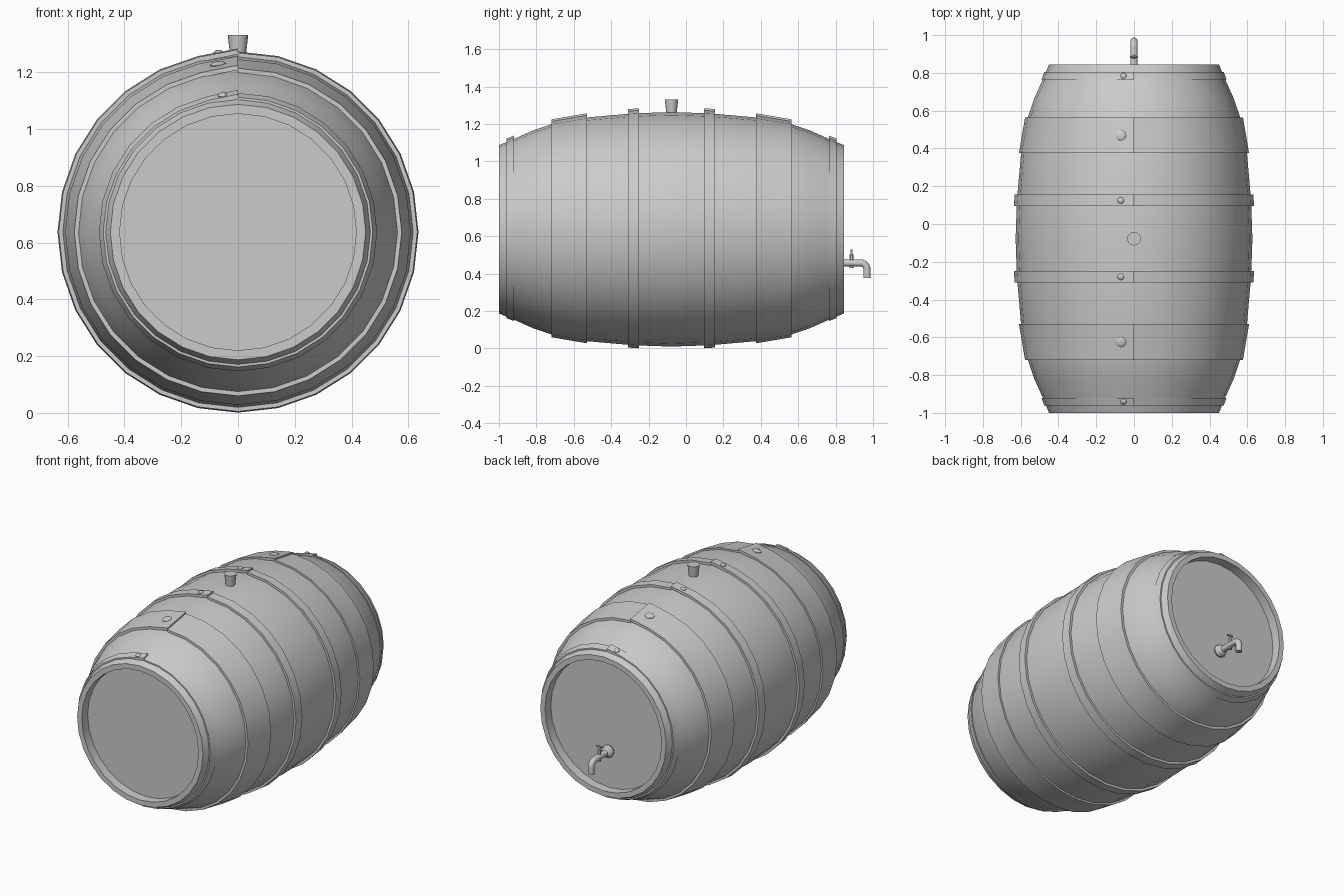
import bpy, bmesh, math
from mathutils import Vector, Matrix

if "Cube" in bpy.data.objects:
    bpy.data.objects.remove(bpy.data.objects["Cube"])

CZ = 0.637        # height of the barrel axis
MID = -0.0775     # barrel centre along y
SIDES = 28

grey = bpy.data.materials.new("plain grey")
grey.diffuse_color = (0.6, 0.6, 0.6, 1)
grey.use_nodes = True
grey.node_tree.nodes["Principled BSDF"].inputs["Base Color"].default_value = grey.diffuse_color


def loft(name, rings, cap=True, close_rings=False, angle=30):
    """Skin a list of closed vertex rings; optionally cap ends or join last to first."""
    bm = bmesh.new()
    vs = [[bm.verts.new(p) for p in ring] for ring in rings]
    n = len(vs[0])
    pairs = list(zip(vs, vs[1:])) + ([(vs[-1], vs[0])] if close_rings else [])
    for a, b in pairs:
        for i in range(n):
            j = (i + 1) % n
            bm.faces.new((a[i], a[j], b[j], b[i]))
    if cap:
        bm.faces.new(vs[0])
        bm.faces.new(vs[-1])
    bmesh.ops.recalc_face_normals(bm, faces=bm.faces)
    me = bpy.data.meshes.new(name)
    bm.to_mesh(me)
    bm.free()
    me.materials.append(grey)
    me.shade_smooth()
    me.set_sharp_from_angle(angle=math.radians(angle))
    ob = bpy.data.objects.new(name, me)
    bpy.context.collection.objects.link(ob)
    return ob


def around(a, r, y):
    """Point on the barrel at angle a clockwise from the top."""
    return Vector((r * math.sin(a), y, CZ + r * math.cos(a)))


def lathe(name, profile, base, direction, sides=16):
    """Turn (radius, height) pairs about a direction starting at base."""
    rot = Vector((0, 0, 1)).rotation_difference(Vector(direction)).to_matrix()
    rings = [[Vector(base) + rot @ Vector((r * math.cos(t), r * math.sin(t), h))
              for t in (2 * math.pi * i / sides for i in range(sides))]
             for r, h in profile]
    return loft(name, rings)


# Barrel body with recessed heads, profile mirrored about the middle
half = [(0.417, -0.94), (0.417, -1.0), (0.45, -1.0), (0.483, -0.92), (0.528, -0.82),
        (0.562, -0.72), (0.598, -0.53), (0.62, -0.28)]
profile = half + [(0.627, MID)] + [(r, 2 * MID - y) for r, y in reversed(half)]
loft("barrel_body", [[around(2 * math.pi * i / SIDES, r, y) for i in range(SIDES)]
                     for r, y in profile])

# Hoops: strips wrapped once around, the last end lifted over the first
# (y outer edge, y inner edge, radius outer edge, radius inner edge, rivet radius, rivet x)
hoops = [("end_hoop", -0.96, -0.92, 0.475, 0.490, 0.016, -0.055),
         ("wide_hoop", -0.72, -0.53, 0.577, 0.609, 0.028, -0.07),
         ("middle_hoop", -0.31, -0.25, 0.632, 0.636, 0.017, -0.07)]
for label, y0, y1, r0, r1, rivet, rx in hoops:
    for end in ("front", "back"):
        def flip(y):
            return y if end == "front" else 2 * MID - y
        rings = []
        for i in range(SIDES + 1):
            a = 2 * math.pi * i / SIDES
            lift = 0.011 if i == SIDES else 0.0
            rings.append([around(a, r0 + lift - 0.017, flip(y0)),
                          around(a, r0 + lift, flip(y0)),
                          around(a, r1 + lift, flip(y1)),
                          around(a, r1 + lift - 0.017, flip(y1))])
        loft(end + "_" + label, rings)
        # Rivet on the lifted lap, tilted with the hoop surface
        ym, rm = (y0 + y1) / 2, (r0 + r1) / 2 + 0.002
        a = math.asin(rx / rm)
        slope = (r1 - r0) / (y1 - y0)
        out = Vector((math.sin(a), -slope if end == "front" else slope, math.cos(a)))
        lathe(end + "_" + label + "_rivet",
              [(rivet, -0.006), (rivet, 0.002), (rivet * 0.8, 0.006), (rivet * 0.4, 0.009)],
              around(a, rm, flip(ym)), out.normalized())

# Bung in the top
lathe("bung", [(0.026, -0.02), (0.028, 0.0), (0.036, 0.07)],
      (0, MID, CZ + 0.625), (0, 0, 1), 20)

# Tap: rounded flange, bent pipe, valve stem and small lever
tz = 0.457
lathe("tap_flange", [(0.036, 0), (0.04, 0.012), (0.034, 0.03), (0.018, 0.042)],
      (0, 0.784, tz), (0, 1, 0), 20)
R, B = 0.019, 0.035
path = [(0.785, tz, 0.0)]
for k in range(7):
    t = math.pi / 2 * k / 6
    path.append((0.933 + B * math.sin(t), tz - B + B * math.cos(t), t))
path.append((0.968, 0.377, math.pi / 2))
rings = []
for y, z, t in path:
    rot = Matrix.Rotation(-t, 3, "X")
    rings.append([Vector((0, y, z)) + rot @ Vector((R * math.cos(u), 0, R * math.sin(u)))
                  for u in (2 * math.pi * i / 16 for i in range(16))])
loft("tap_pipe", rings)
lathe("tap_valve", [(0.011, 0), (0.011, 0.07), (0.006, 0.075), (0.005, 0.1)],
      (0, 0.885, 0.43), (0, 0, 1), 12)
lathe("tap_lever", [(0.006, 0), (0.006, 0.04)], (-0.02, 0.885, 0.522), (1, 0, 0), 10)
